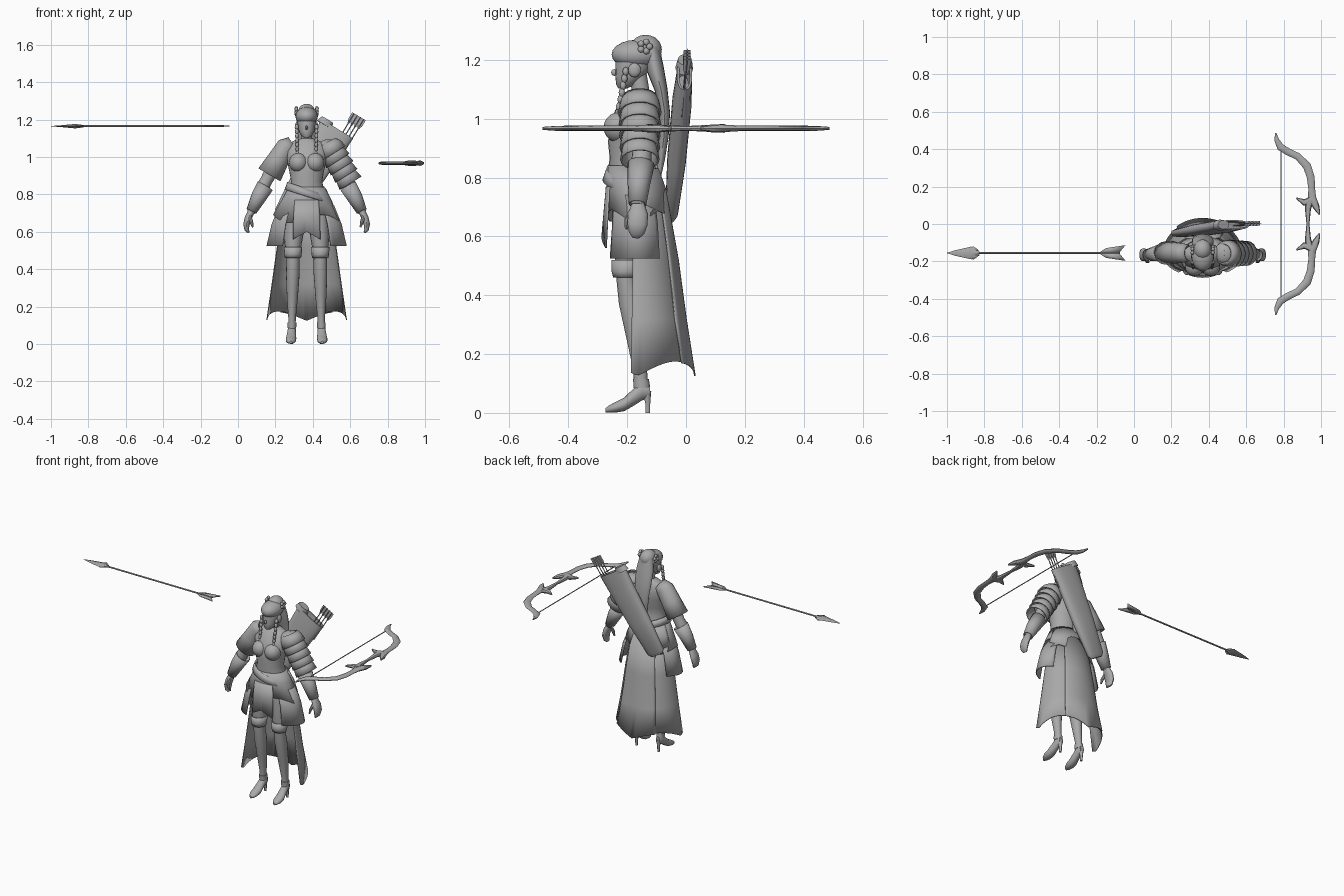
import bpy, bmesh, math
from mathutils import Vector

CX = 0.367  # figure centre line
grey = bpy.data.materials.new("plain grey")
grey.diffuse_color = (0.4, 0.4, 0.4, 1)


def finish(name, bm, angle=40, thick=0):
    bmesh.ops.recalc_face_normals(bm, faces=bm.faces)
    me = bpy.data.meshes.new(name)
    bm.to_mesh(me)
    bm.free()
    ob = bpy.data.objects.new(name, me)
    bpy.context.collection.objects.link(ob)
    me.materials.append(grey)
    if thick:
        mod = ob.modifiers.new("thickness", 'SOLIDIFY')
        mod.thickness, mod.offset = thick, 0
    bpy.ops.object.select_all(action='DESELECT')
    ob.select_set(True)
    bpy.context.view_layer.objects.active = ob
    bpy.ops.object.shade_smooth_by_angle(angle=math.radians(angle))
    return ob


def loft(name, rings, ref=(0, 1, 0), axis=None, n=16, power=1, caps=True, thick=0):
    """Skin rings (x, y, z, half width, half depth); depth follows ref."""
    bm, loops = bmesh.new(), []
    pts = [Vector(r[:3]) for r in rings]
    for i, r in enumerate(rings):
        t = Vector(axis) if axis else pts[min(i + 1, len(pts) - 1)] - pts[max(i - 1, 0)]
        t.normalize()
        v = Vector(ref)
        v = (v - t * v.dot(t)).normalized()
        u = v.cross(t)
        ring = []
        for k in range(n):
            a = 2 * math.pi * k / n
            c, s = math.cos(a), math.sin(a)
            c, s = [math.copysign(abs(q) ** power, q) for q in (c, s)]
            ring.append(bm.verts.new(pts[i] + u * c * r[3] + v * s * r[4]))
        loops.append(ring)
    for a, b in zip(loops, loops[1:]):
        for k in range(n):
            bm.faces.new((a[k], a[(k + 1) % n], b[(k + 1) % n], b[k]))
    if caps:
        bm.faces.new(loops[0])
        bm.faces.new(loops[-1])
    return finish(name, bm, 40, thick)


def cloth(name, a0, a1, prof, hem=lambda a: 0, n=16):
    """Hanging panel; angles in degrees from the back; prof = (z, cy, rx, ry)."""
    bm, rows = bmesh.new(), []
    for j, (z, cy, rx, ry) in enumerate(prof):
        row = []
        for k in range(n + 1):
            d = a0 + (a1 - a0) * k / n
            a = math.radians(d)
            dz = hem(d) if j == len(prof) - 1 else 0
            row.append(bm.verts.new((CX + rx * math.sin(a), cy + ry * math.cos(a), z + dz)))
        rows.append(row)
    for a, b in zip(rows, rows[1:]):
        for k in range(n):
            bm.faces.new((a[k], a[k + 1], b[k + 1], b[k]))
    return finish(name, bm, 40, 0.005)


def ball(name, c, s, seg=20):
    bm = bmesh.new()
    bmesh.ops.create_uvsphere(bm, u_segments=seg, v_segments=seg // 2, radius=1)
    for v in bm.verts:
        v.co = Vector(c) + Vector([p * q for p, q in zip(v.co, s)])
    return finish(name, bm, 60)


def plate(name, pts, z, thick=0.006):
    bm = bmesh.new()
    bm.faces.new([bm.verts.new((x, y, z)) for x, y in pts])
    return finish(name, bm, 30, thick)


# Torso, neck and bust
loft("torso", [(CX, y, z, rx, ry) for z, y, rx, ry in (
    (0.66, -.165, .125, .08), (0.76, -.175, .115, .082), (0.82, -.185, .095, .078),
    (0.87, -.19, .083, .07), (0.92, -.19, .092, .075), (0.98, -.18, .105, .08),
    (1.03, -.17, .115, .07), (1.07, -.16, .105, .052), (1.09, -.155, .06, .04),
    (1.10, -.155, .03, .03), (1.16, -.165, .028, .03))], axis=(0, 0, 1), n=24)
for s in (-1, 1):
    ball("bust", (CX + s * .044, -.228, .97), (.05, .052, .052))

# Head and hair
loft("head", [(CX, y, z, rx, ry) for z, y, rx, ry in (
    (1.103, -.215, .012, .015), (1.115, -.205, .03, .032), (1.14, -.192, .042, .048),
    (1.17, -.18, .048, .06), (1.2, -.175, .05, .064), (1.24, -.17, .045, .06))],
    axis=(0, 0, 1), n=20)
ball("nose", (CX, -.243, 1.157), (.007, .012, .012), 8)
ball("hair_cap", (CX, -.168, 1.218), (.06, .085, .05))
ball("hair_bun", (CX, -.137, 1.235), (.048, .055, .05))
loft("long_hair", [(CX, y, z, rx, ry) for z, y, rx, ry in (
    (1.24, -.12, .045, .03), (1.17, -.105, .058, .03), (1.1, -.085, .058, .022),
    (1.02, -.072, .05, .018), (.94, -.075, .04, .016), (.86, -.085, .025, .013),
    (.78, -.095, .005, .005))])
for s in (-1, 1):
    ball("ear", (CX + s * .052, -.175, 1.165), (.01, .022, .025), 10)
    for k in range(5):
        a = math.tau * k / 5
        ball("hair_flower", (CX + s * .055, -.14 + .016 * math.cos(a), 1.245 + .016 * math.sin(a)),
             (.01, .012, .012), 8)
    for k in range(9):  # braided side lock
        f = k / 8
        ball("braid", (CX + s * (.053 - .004 * f), -.205 - .035 * f, 1.16 - .19 * f),
             (.011 - .003 * f, .011, .016), 8)

# Arms, hands, legs and shoes
for s in (-1, 1):
    X = lambda d: CX + s * d
    loft("arm", [(X(d), y, z, r, r) for d, y, z, r in (
        (.09, -.155, 1.06, .045), (.13, -.155, 1.03, .045), (.17, -.15, .96, .04),
        (.215, -.15, .875, .033), (.235, -.155, .84, .036), (.265, -.16, .78, .032),
        (.297, -.165, .705, .022))])
    loft("bracer", [(X(.222), -.153, .845, .044, .044), (X(.26), -.16, .78, .038, .036),
                    (X(.295), -.165, .71, .026, .028)], caps=False, thick=.005)
    loft("hand", [(X(d), y, z, a, b) for d, y, z, a, b in (
        (.295, -.163, .71, .018, .022), (.312, -.163, .675, .019, .034),
        (.322, -.165, .64, .017, .034), (.32, -.168, .61, .012, .026), (.31, -.17, .597, .006, .014))])
    loft("thumb", [(X(.305), -.185, .685, .01, .01), (X(.296), -.2, .655, .01, .01),
                   (X(.288), -.203, .625, .005, .005)], n=8)
    loft("leg", [(X(d), y, z, a, b) for d, y, z, a, b in (
        (.065, -.175, .7, .055, .065), (.07, -.19, .58, .052, .06), (.073, -.2, .5, .04, .038),
        (.073, -.203, .46, .035, .034), (.074, -.188, .37, .036, .04), (.076, -.17, .26, .03, .034),
        (.078, -.155, .14, .02, .023), (.079, -.152, .07, .02, .025))], axis=(0, 0, 1))
    loft("stocking_band", [(X(.073), -.203, .46, .041, .042), (X(.073), -.204, .48, .044, .046),
                           (X(.073), -.2, .52, .047, .05)], axis=(0, 0, 1), caps=False, thick=.005)
    # Heeled shoe
    loft("shoe", [(X(d), y, z, a, b) for d, y, z, a, b in (
        (.078, -.123, .075, .014, .022), (.079, -.15, .075, .022, .033), (.081, -.18, .052, .024, .029),
        (.083, -.21, .029, .028, .023), (.084, -.24, .019, .027, .018), (.084, -.262, .013, .018, .012),
        (.084, -.273, .009, .007, .007))], ref=(0, 0, 1), axis=(0, -1, 0))
    loft("shoe_cuff", [(X(.079), -.15, .085, .023, .028), (X(.078), -.153, .115, .024, .027)],
         axis=(0, 0, 1))
    loft("heel", [(X(.079), -.135, .075, .016, .018), (X(.079), -.13, .035, .008, .009),
                  (X(.079), -.13, 0, .007, .008)], axis=(0, 0, 1), n=10)

# Flared sleeve on one arm, layered plates on the other
loft("wide_sleeve", [(.29, -.155, 1.075, .035, .04), (.26, -.155, 1.055, .052, .05),
                     (.215, -.155, .985, .056, .055), (.168, -.155, .905, .066, .06)],
     caps=False, thick=.005)
for k in range(5):
    f = k / 4
    x, z, r = .49 + .09 * f, 1.055 - .16 * f, .064 - .006 * f
    loft("shoulder_plate", [(x - .012, -.157, z + .025, r * .72, r * .8), (x, -.157, z, r, r),
                            (x + .022, -.157, z - .035, r * 1.12, r * 1.1)], caps=False, thick=.007)
ball("shoulder_cap", (.485, -.155, 1.06), (.055, .06, .035))

# Skirt tiers, front flap and long split back skirt
ramp = lambda a: .02 * math.sin(math.radians(a * 3))
cloth("upper_skirt", 0, 360, [(.84, -.185, .093, .077), (.78, -.178, .125, .09), (.67, -.168, .178, .098)],
      ramp, 48)
for s in (-1, 1):
    cloth("side_skirt", s * 50, s * 143, [(.74, -.17, .145, .095), (.64, -.165, .185, .105), (.525, -.165, .212, .115)])
    cloth("split_skirt_side", s * 28, s * 97,
          [(.74, -.165, .125, .085), (.52, -.165, .157, .13), (.32, -.165, .185, .158), (.125, -.165, .213, .185)],
          lambda a: .05 * abs(math.sin(math.radians(2 * a))))
cloth("split_skirt_back", -40, 40,
      [(.76, -.16, .13, .09), (.52, -.16, .162, .133), (.32, -.16, .19, .16), (.125, -.16, .215, .19)],
      lambda a: .045 * abs(math.sin(math.radians(2 * a))))
cloth("front_flap", 152, 208, [(.77, -.18, .135, .09), (.68, -.17, .15, .108), (.56, -.17, .155, .115)],
      lambda a: .04 * (1 - abs(a - 180) / 28))
cloth("waist_drape", -75, 75, [(.83, -.18, .105, .085), (.76, -.17, .14, .1), (.72, -.165, .16, .105)],
      lambda a: -.05 * math.cos(math.radians(a)), 20)

# Belt slanting around the waist
bm = bmesh.new()
rows = [[bm.verts.new((CX + (.102 + e) * math.cos(a), -.182 + (.086 + e) * math.sin(a),
                      .81 + h - .035 * math.cos(a))) for a in [math.tau * k / 32 for k in range(32)]]
        for h, e in ((.02, -.002), (-.02, .012))]
for k in range(32):
    bm.faces.new((rows[0][k], rows[0][(k + 1) % 32], rows[1][(k + 1) % 32], rows[1][k]))
finish("slanted_belt", bm, 40, .008)

# Flat quiver across the back, with spare arrows
Q = lambda f, w=0, d=0: (.24 + .29 * f + .86 * w, -.05 + .045 * f + d, .67 + .48 * f - .51 * w)
loft("quiver", [(*Q(f), w, d) for f, w, d in (
    (0, .045, .012), (.04, .062, .022), (.4, .08, .032), (.8, .092, .033), (1, .1, .026), (1, .09, .018),
    (.9, .085, .018))], axis=(.517, .07, .85), power=.8, n=24)
loft("quiver_lip", [(*Q(.97, -.07), .045, .03), (*Q(1.03, -.07), .035, .024)], axis=(.517, .07, .85), caps=True)
for k in range(4):
    w = .035 + .02 * k
    loft("spare_arrow", [(*Q(.8, w), .003, .003), (*Q(1.2, w), .003, .003)], n=6)
    for ax in ((0, 1, 0), (.86, 0, -.51)):
        loft("spare_fletching", [(*Q(1.1, w), .002, .004), (*Q(1.14, w), .002, .012),
                                 (*Q(1.21, w), .002, .012)], ref=ax, n=4)

# Loose arrow
AY, AZ = -.155, 1.165
loft("arrow_shaft", [(-.86, AY, AZ, .005, .005), (-.075, AY, AZ, .005, .005)], n=8)
loft("arrow_head", [(-1, AY, AZ, .001, .001), (-.955, AY, AZ, .004, .015), (-.87, AY, AZ, .012, .034),
                    (-.825, AY, AZ, .006, .006)], n=4)
for s in (-1, 1):
    plate("arrow_barb", [(-.89, AY + s * .012), (-.86, AY + s * .036), (-.825, AY + s * .012)], AZ)
    plate("arrow_feather", [(-.19, AY), (-.15, AY + s * .026), (-.045, AY + s * .042), (-.08, AY)], AZ)

# Recurve bow lying flat, mirrored halves
BZ = .967
for s in (-1, 1):
    loft("bow_limb", [(x, s * y, BZ, w, h) for x, y, w, h in (
        (.757, .487, .003, .005), (.763, .45, .013, .008), (.782, .412, .02, .009), (.825, .385, .019, .009),
        (.875, .362, .019, .009), (.925, .31, .022, .009), (.945, .25, .021, .009), (.95, .19, .018, .009),
        (.952, .14, .022, .012), (.975, .09, .018, .014), (.992, .05, .004, .006))],
        ref=(0, 0, 1), n=8)
    loft("bow_prong", [(.95, s * .13, BZ, .02, .014), (.91, s * .115, BZ, .018, .014),
                       (.868, s * .138, BZ, .004, .006)], ref=(0, 0, 1), n=8)
    loft("bow_riser", [(.94, s * .13, BZ, .022, .015), (.93, s * .08, BZ, .016, .012),
                       (.93, 0, BZ, .008, .008)], ref=(0, 0, 1), n=8)
loft("bow_string", [(.785, -.39, BZ, .003, .003), (.785, .39, BZ, .003, .003)], ref=(0, 0, 1), n=6)
